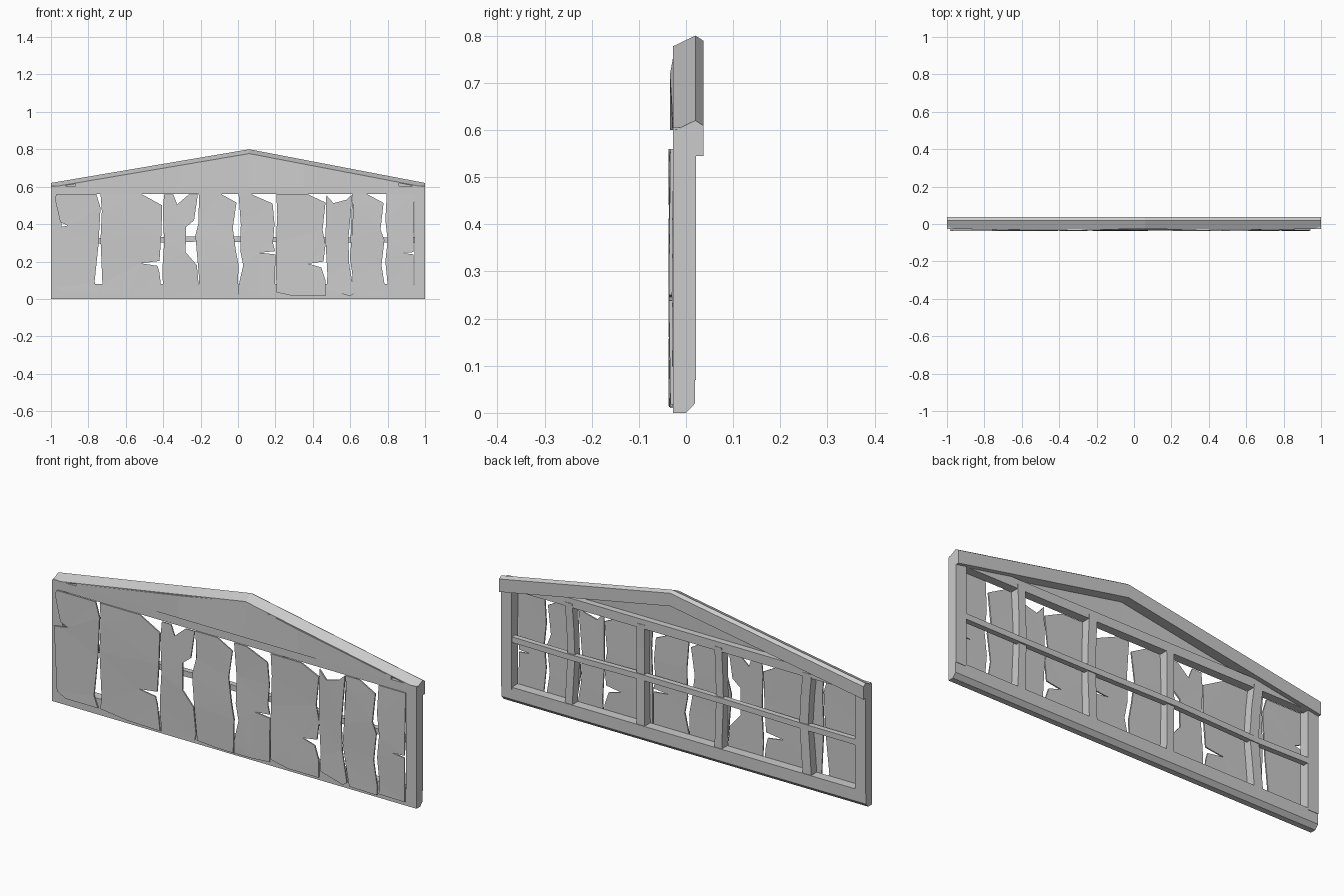
import bpy, bmesh, math


def make(name, bm):
    bmesh.ops.recalc_face_normals(bm, faces=bm.faces)
    me = bpy.data.meshes.new(name)
    bm.to_mesh(me)
    bm.free()
    ob = bpy.data.objects.new(name, me)
    bpy.context.collection.objects.link(ob)
    return ob


def loft(name, rings):
    """Skin closed rings of equal length and cap both ends."""
    bm = bmesh.new()
    vs = [[bm.verts.new(p) for p in r] for r in rings]
    n = len(vs[0])
    for a, b in zip(vs, vs[1:]):
        for i in range(n):
            j = (i + 1) % n
            bm.faces.new((a[i], a[j], b[j], b[i]))
    bm.faces.new(vs[0])
    bm.faces.new(vs[-1])
    return make(name, bm)


def box(name, x0, x1, y0, y1, z0, z1):
    return loft(name, [[(x, y0, z0), (x, y1, z0), (x, y1, z1), (x, y0, z1)] for x in (x0, x1)])


def plank(i, left, top, right, bottom):
    """Splintered board: left edge upward, top, right edge downward, bottom leftward."""
    pts = left + top + right + bottom
    bm = bmesh.new()
    face = bm.faces.new([bm.verts.new((x, -0.029, z)) for x, z in pts])
    res = bmesh.ops.extrude_face_region(bm, geom=[face])
    front = [v for v in res["geom"] if isinstance(v, bmesh.types.BMVert)]
    bmesh.ops.triangulate(bm, faces=bm.faces[:])
    for v in front:
        v.co.y = -0.035 - 0.002 * math.cos(v.co.z * 11 + i)
    for v in bm.verts:
        if v not in front:
            v.co.y = -0.0285 - 0.001 * math.cos(v.co.z * 11 + i)
    make(f"plank_{i}", bm)


# Sill with chamfered back edge
sill = [(-0.028, 0), (0, 0), (0.019, 0.02), (0.019, 0.08), (-0.028, 0.08)]
loft("bottom_sill", [[(x, y, z) for y, z in sill] for x in (-1, 1)])

# End posts
for side, s in (("left", -1), ("right", 1)):
    box(f"{side}_post", s, s * 0.943, -0.028, 0.021, 0.07, 0.6)

# Beam under the gable
box("gable_beam", -0.998, 0.998, -0.028, 0.014, 0.56, 0.605)

# Pitched cap with front lip
cap = [(-0.028, -0.023), (0.02, 0), (0.037, -0.011), (0.037, -0.075),
       (-0.012, -0.075), (-0.012, -0.028), (-0.028, -0.028)]
loft("roof_cap", [[(x, y, z + dz) for y, dz in cap]
                  for x, z in ((-1, 0.62), (0.06, 0.80), (1, 0.62))])

# Warped gable panel
rings = []
for x, zt, yt in ((-0.87, 0.615, -0.028), (-0.3, 0.712, -0.034), (0.06, 0.772, -0.024),
                  (0.35, 0.718, -0.034), (0.86, 0.619, -0.028)):
    yb = -0.029 - 0.005 * (abs(x) < 0.8)
    rings.append([(x, yb, 0.60), (x, -0.018, 0.60), (x, -0.014, zt), (x, yt, zt)])
loft("gable_panel", rings)

# Slightly bent studs behind the planks
for i, (x, w, bend) in enumerate(((-0.665, 0.024, 0.022), (-0.19, 0.02, -0.006),
                                  (0.24, 0.022, 0.006), (0.628, 0.02, -0.012))):
    rings = []
    for z, k in ((0.06, 0), (0.2, 0.5), (0.32, 1), (0.46, 0.6), (0.58, 0)):
        c, d = x + bend * (k - 0.5), 0.005 * k
        rings.append([(c - w, -0.028, z), (c + w, -0.028, z), (c + w, 0.016 - d, z), (c - w, 0.016 - d, z)])
    loft(f"stud_{i + 1}", rings)

# Wavy horizontal rail
rings = []
for x, z, d in ((-0.96, 0.312, 0), (-0.68, 0.310, 0.004), (-0.22, 0.320, -0.001),
                (0.24, 0.318, 0.003), (0.62, 0.314, -0.001), (0.96, 0.316, 0.001)):
    rings.append([(x, y - d, z + h) for y, h in
                  ((-0.008, -0.014), (0.019, -0.014), (0.019, 0.014), (-0.008, 0.014))])
loft("middle_rail", rings)

# Broken planks, left to right
plank(1, [(-.97, .06), (-.985, .38), (-.945, .385), (-.91, .392), (-.95, .41), (-.98, .54)],
      [(-.97, .56), (-.757, .56)],
      [(-.735, .487), (-.746, .29), (-.767, .09)], [(-.745, .035), (-.92, .035)])
plank(2, [(-.735, .035), (-.725, .08), (-.735, .32), (-.728, .47)],
      [(-.735, .56), (-.515, .56), (-.405, .5)],
      [(-.41, .34), (-.42, .203), (-.52, .19), (-.43, .177), (-.42, .14)],
      [(-.405, .012), (-.58, .016)])
plank(3, [(-.398, .012), (-.405, .15), (-.395, .3), (-.402, .48)],
      [(-.395, .557), (-.345, .557), (-.325, .505), (-.265, .557), (-.215, .557)],
      [(-.235, .42), (-.278, .385), (-.28, .25), (-.22, .18), (-.208, .05)], [(-.215, .018)])
plank(4, [(-.2, .02), (-.215, .19), (-.228, .34), (-.205, .43)],
      [(-.21, .56), (-.09, .56), (-.008, .515)],
      [(-.028, .38), (-.012, .26), (.003, .18)], [(-.003, .01), (-.1, .012)])
plank(5, [(.003, .012), (.003, .07), (.028, .18), (.012, .26), (.015, .4)],
      [(.003, .56), (.07, .56), (.185, .51)],
      [(.195, .4), (.187, .3), (.198, .255), (.115, .247), (.2, .238)], [(.197, .02), (.1, .013)])
plank(6, [(.205, .035), (.203, .3), (.21, .45)],
      [(.205, .56), (.372, .56), (.468, .515)],
      [(.452, .37), (.468, .29), (.457, .2), (.378, .188), (.445, .168), (.468, .1)],
      [(.467, .015), (.3, .015)])
plank(7, [(.474, .05), (.478, .13), (.468, .31)],
      [(.472, .555), (.51, .512), (.58, .53), (.612, .56)],
      [(.59, .32), (.595, .18), (.622, .03)], [(.6, .015)])
plank(8, [(.634, .015), (.612, .13), (.598, .22), (.607, .32), (.618, .5)],
      [(.615, .56), (.69, .56), (.778, .513)],
      [(.762, .37), (.783, .315), (.767, .18), (.788, .05)], [(.785, .012)])
plank(9, [(.795, .02), (.8, .075), (.788, .2), (.8, .315), (.788, .42)],
      [(.795, .56), (.943, .56)],
      [(.938, .25), (.875, .246), (.938, .238)], [(.938, .018)])
